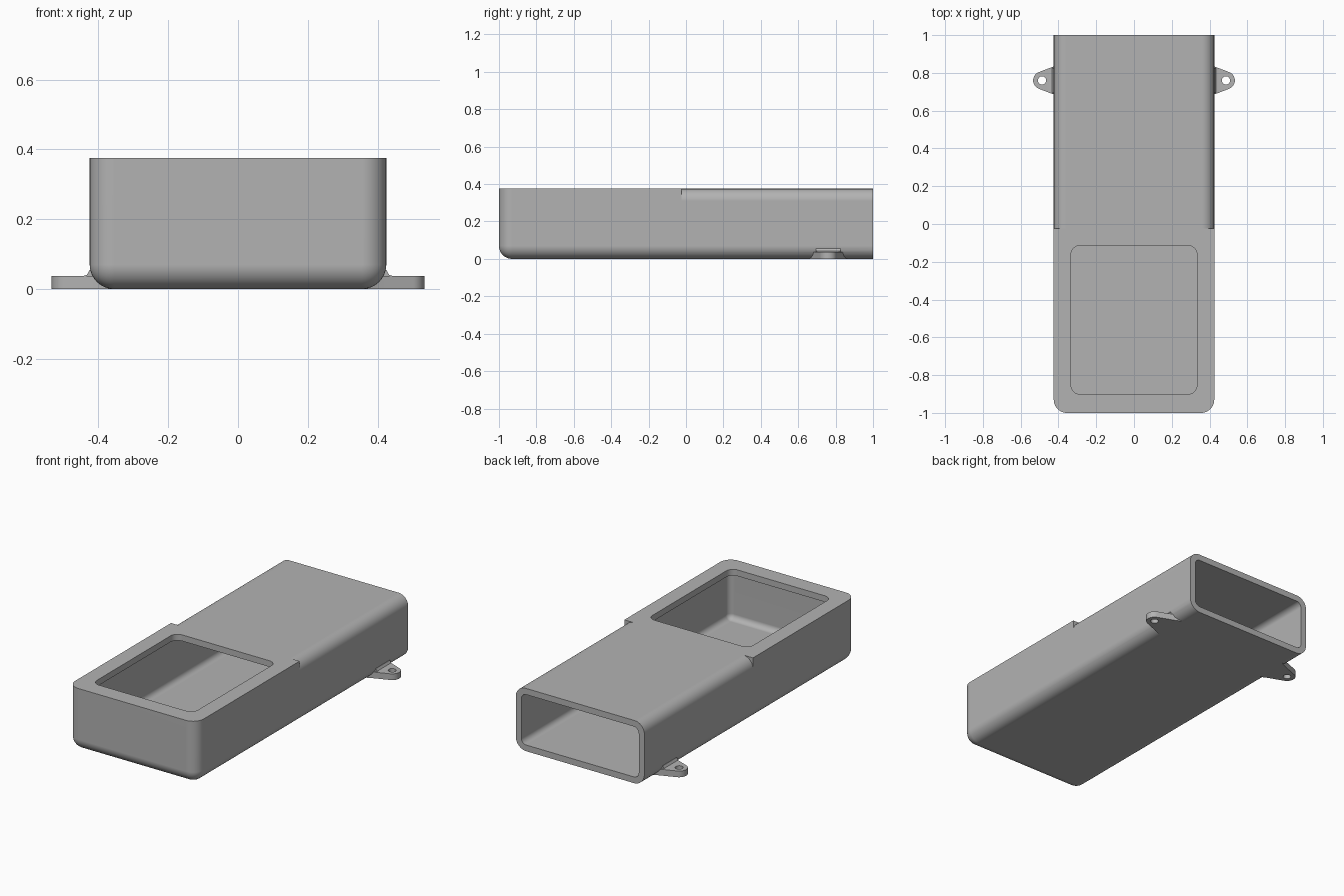
import bpy, bmesh
from math import sin, cos, pi, radians
from mathutils import Vector

cube = bpy.data.objects.get("Cube")
if cube:
    bpy.data.objects.remove(cube, do_unlink=True)

HALF_W, HEIGHT, WALL = 0.425, 0.375, 0.037
BOTTOM_R, TOP_R, STEP_Y = 0.07, 0.065, -0.025
EAR_Y, EAR_X, EAR_H, EAR_R = 0.76, 0.487, 0.037, 0.047

grey = bpy.data.materials.new("plain_grey")
grey.use_nodes = True
grey.diffuse_color = (0.45, 0.45, 0.45, 1)
grey.node_tree.nodes["Principled BSDF"].inputs["Base Color"].default_value = grey.diffuse_color


def to_object(name, bm):
    bmesh.ops.recalc_face_normals(bm, faces=bm.faces)
    mesh = bpy.data.meshes.new(name)
    bm.to_mesh(mesh)
    bm.free()
    mesh.materials.append(grey)
    obj = bpy.data.objects.new(name, mesh)
    bpy.context.collection.objects.link(obj)
    return obj


def rounded_box(name, lo, hi, radius, rounded):
    """Box whose edges chosen by rounded(midpoint, direction) are filleted."""
    lo, hi = Vector(lo), Vector(hi)
    bm = bmesh.new()
    bmesh.ops.create_cube(bm, size=1)
    picked = []
    for e in bm.edges:
        a, b = (v.co for v in e.verts)
        if rounded((a + b) / 2, b - a):
            picked.append(e)
    for v in bm.verts:
        v.co = Vector([lo[i] + (v.co[i] + 0.5) * (hi[i] - lo[i]) for i in range(3)])
    bmesh.ops.bevel(bm, geom=picked, offset=radius, offset_type='OFFSET',
                    segments=10, profile=0.5, affect='EDGES')
    return to_object(name, bm)


def prism(name, points, place, lo, hi):
    """Extrude a 2D outline from lo to hi; place(u, v, w) gives the 3D point."""
    bm = bmesh.new()
    a = [bm.verts.new(place(u, v, lo)) for u, v in points]
    b = [bm.verts.new(place(u, v, hi)) for u, v in points]
    bm.faces.new(a)
    bm.faces.new(b)
    for i in range(len(a)):
        j = (i + 1) % len(a)
        bm.faces.new((a[i], a[j], b[j], b[i]))
    return to_object(name, bm)


def arc(cx, cy, r, start, end, n=12):
    angles = [radians(start + (end - start) * i / n) for i in range(n + 1)]
    return [(cx + r * cos(t), cy + r * sin(t)) for t in angles]


def combine(target, tool, operation):
    mod = target.modifiers.new(operation, 'BOOLEAN')
    mod.operation, mod.solver, mod.object = operation, 'EXACT', tool
    bpy.ops.object.select_all(action='DESELECT')
    bpy.context.view_layer.objects.active = target
    target.select_set(True)
    bpy.ops.object.modifier_apply(modifier=mod.name)
    bpy.data.objects.remove(tool, do_unlink=True)


# Outer shell: bottom edges and front corners rounded, top and back sharp
body = rounded_box(
    "housing", (-HALF_W, -1, 0), (HALF_W, 1, HEIGHT), BOTTOM_R,
    lambda m, d: (m.z < -0.4 and m.y < 0.4) or (abs(d.z) > 0.5 and m.y < 0))

for side in (-1, 1):
    # Rounded top edge of the rear half, ending in a step
    cx, cz = HALF_W - TOP_R, HEIGHT - TOP_R
    corner = arc(cx, cz, TOP_R, 0, 90) + [
        (cx, HEIGHT + 0.1), (HALF_W + 0.1, HEIGHT + 0.1), (HALF_W + 0.1, cz)]
    combine(body, prism("edge_cutter", corner,
                        lambda u, v, w: (side * u, w, v), STEP_Y, 1.1), 'DIFFERENCE')

    # Mounting ear with a flared root
    flare = [(0.34, 0.12), (0.37, 0.1), (0.4, 0.084), (0.43, 0.072), (0.46, 0.061)]
    outline = [(x, -y) for x, y in flare]
    outline += arc(EAR_X, 0, EAR_R, -70, 70, 16) + flare[::-1]
    combine(body, prism("ear", outline,
                        lambda u, v, w: (side * u, EAR_Y + v, w), 0, EAR_H), 'UNION')

    # Small fillet where the ear meets the wall
    fillet = [(0.4, 0.02), (0.445, 0.02), (0.445, EAR_H), (0.433, 0.041),
              (0.425, 0.055), (0.4, 0.055)]
    combine(body, prism("ear_fillet", fillet,
                        lambda u, v, w: (side * u, EAR_Y + w, v), -0.066, 0.066), 'UNION')

    # Screw hole
    hole = arc(EAR_X, 0, 0.022, 0, 345, 23)
    combine(body, prism("hole_cutter", hole,
                        lambda u, v, w: (side * u, EAR_Y + v, w), -0.1, 0.1), 'DIFFERENCE')

# Hollow inside, open at the back
combine(body, rounded_box(
    "cavity_cutter", (WALL - HALF_W, WALL - 1, WALL), (HALF_W - WALL, 1.2, HEIGHT - WALL),
    0.033, lambda m, d: True), 'DIFFERENCE')

# Window in the top
combine(body, rounded_box(
    "window_cutter", (-0.333, -0.9, HEIGHT - 0.1), (0.333, -0.115, HEIGHT + 0.1),
    0.045, lambda m, d: abs(d.z) > 0.5), 'DIFFERENCE')

# Smooth fillets, crisp edges, flat panels
bpy.ops.object.select_all(action='DESELECT')
body.select_set(True)
bpy.context.view_layer.objects.active = body
bpy.ops.object.shade_smooth_by_angle(angle=radians(30))
weighted = body.modifiers.new("flat_panels", 'WEIGHTED_NORMAL')
weighted.keep_sharp = True
